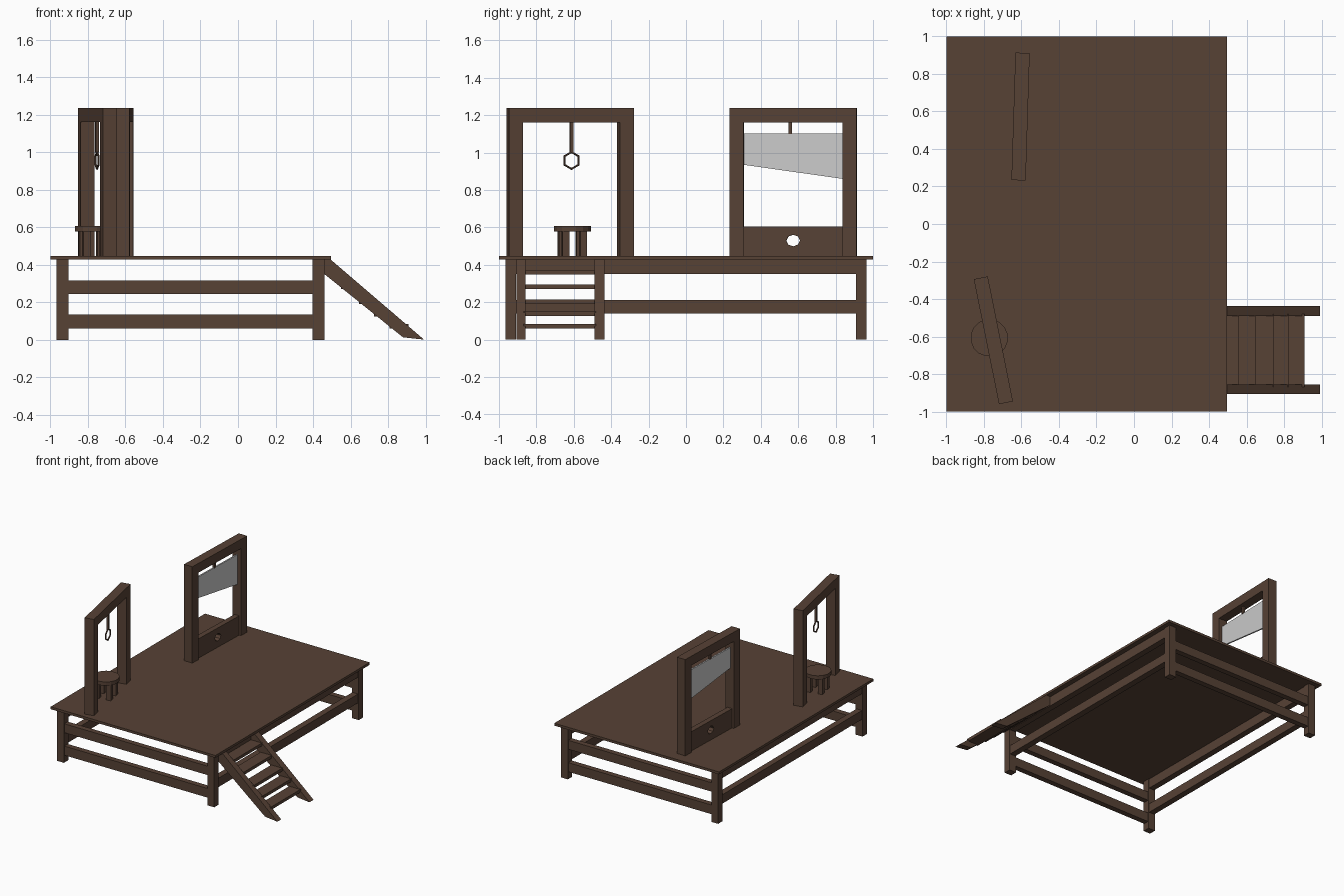
import bpy, bmesh, math
from mathutils import Matrix

if "Cube" in bpy.data.objects:
    bpy.data.objects.remove(bpy.data.objects["Cube"])


def material(name, rgb):
    m = bpy.data.materials.new(name)
    m.diffuse_color = (*rgb, 1)
    m.use_nodes = True
    m.node_tree.nodes["Principled BSDF"].inputs["Base Color"].default_value = m.diffuse_color
    return m


WOOD = material("brown wood", (0.095, 0.054, 0.036))
STEEL = material("pale steel", (0.6, 0.6, 0.6))


def finish(name, bm, mat, frame=None):
    bmesh.ops.recalc_face_normals(bm, faces=bm.faces)
    me = bpy.data.meshes.new(name)
    bm.to_mesh(me)
    bm.free()
    me.materials.append(mat)
    ob = bpy.data.objects.new(name, me)
    if frame:
        ob.matrix_world = frame
    bpy.context.collection.objects.link(ob)
    return ob


def box(name, x, y, z, mat=WOOD, frame=None):
    """Box from (min, max) ranges."""
    bm = bmesh.new()
    bmesh.ops.create_cube(bm, size=1)
    for v in bm.verts:
        v.co = [r[0] + (c + 0.5) * (r[1] - r[0]) for c, r in zip(v.co, (x, y, z))]
    return finish(name, bm, mat, frame)


def prism(name, pts, axis, lo, hi, mat=WOOD, frame=None):
    """Extrude a 2D profile along x (points are y,z) or y (points are x,z)."""
    bm = bmesh.new()
    place = (lambda p, t: (t, *p)) if axis == "x" else (lambda p, t: (p[0], t, p[1]))
    a = [bm.verts.new(place(p, lo)) for p in pts]
    b = [bm.verts.new(place(p, hi)) for p in pts]
    bm.faces.new(a)
    bm.faces.new(b)
    for i in range(len(pts)):
        j = (i + 1) % len(pts)
        bm.faces.new((a[i], a[j], b[j], b[i]))
    return finish(name, bm, mat, frame)


def frame_at(x, y, degrees):
    return Matrix.Translation((x, y, 0)) @ Matrix.Rotation(math.radians(degrees), 4, "Z")


# Platform deck, legs and rails
box("deck", (-1, 0.495), (-1, 1), (0.428, 0.448))
LX = ((-0.967, -0.905), (0.397, 0.46))
LY = ((-0.965, -0.908), (0.908, 0.965))
for x in LX:
    for y in LY:
        box("platform_leg", x, y, (0, 0.43))
for y in LY:
    for z in ((0.06, 0.135), (0.245, 0.318)):
        box("end_rail", (-0.91, 0.40), (y[0] + 0.006, y[1] - 0.006), z)
for x in LX:
    for z in ((0.14, 0.213), (0.35, 0.429)):
        box("side_rail", (x[0] + 0.006, x[1] - 0.006), (-0.91, 0.91), z)

# Stairs
STRINGER = [(0.46, 0.428), (0.495, 0.428), (0.992, 0.002), (0.88, 0.014), (0.46, 0.352)]
for y in ((-0.907, -0.857), (-0.49, -0.437)):
    prism("stair_stringer", STRINGER, "y", *y)
for x, z in ((0.56, 0.373), (0.648, 0.295), (0.745, 0.216), (0.825, 0.15), (0.908, 0.085)):
    box("stair_tread", (x - 0.1, x), (-0.87, -0.48), (z - 0.024, z))


def gate(name, frame):
    """Two posts and a top beam, standing on the deck."""
    for y in ((-0.34, -0.264), (0.264, 0.34)):
        box(name + "_post", (-0.038, 0.038), y, (0.448, 1.162), frame=frame)
    box(name + "_beam", (-0.038, 0.038), (-0.34, 0.34), (1.162, 1.238), frame=frame)


# Blade frame
F = frame_at(-0.605, 0.573, -1.8)
gate("blade_frame", F)
prism("blade", [(-0.265, 1.103), (0.265, 1.103), (0.265, 0.86), (-0.265, 0.935)],
      "x", -0.006, 0.006, STEEL, F)
box("blade_rope", (-0.009, 0.009), (-0.025, -0.007), (1.10, 1.165), frame=F)

# Neck board with a round hole
board = box("neck_board", (-0.022, 0.022), (-0.266, 0.266), (0.448, 0.606), frame=F)
hole = prism("hole_cutter", [(0.037 * math.cos(i * math.pi / 4), 0.53 + 0.031 * math.sin(i * math.pi / 4))
                             for i in range(8)], "x", -0.1, 0.1, frame=F)
hole.hide_render = True
hole.hide_set(True)
cut = board.modifiers.new("hole", "BOOLEAN")
cut.object = hole
cut.solver = "EXACT"

# Gallows with rope and six-sided noose
G = frame_at(-0.75, -0.62, 11.4)
gate("gallows", G)
box("gallows_rope", (-0.009, 0.009), (-0.001, 0.017), (1.0, 1.165), frame=G)
bpy.ops.mesh.primitive_torus_add(major_segments=6, minor_segments=6, major_radius=0.045, minor_radius=0.006)
noose = bpy.context.object
noose.name = "noose"
noose.data.materials.append(WOOD)
noose.matrix_world = (G @ Matrix.Translation((0, 0.008, 0.958)) @ Matrix.Rotation(math.pi / 2, 4, "Y"))

# Stool
S = frame_at(-0.772, -0.607, 11.4)
bm = bmesh.new()
bmesh.ops.create_cone(bm, cap_ends=True, segments=16, radius1=0.1, radius2=0.1, depth=0.03,
                      matrix=Matrix.Translation((0, 0, 0.593)))
finish("stool_seat", bm, WOOD, S)
for sx in (-0.048, 0.048):
    for sy in (-0.048, 0.048):
        box("stool_leg", (sx - 0.019, sx + 0.019), (sy - 0.019, sy + 0.019), (0.447, 0.58), frame=S)
